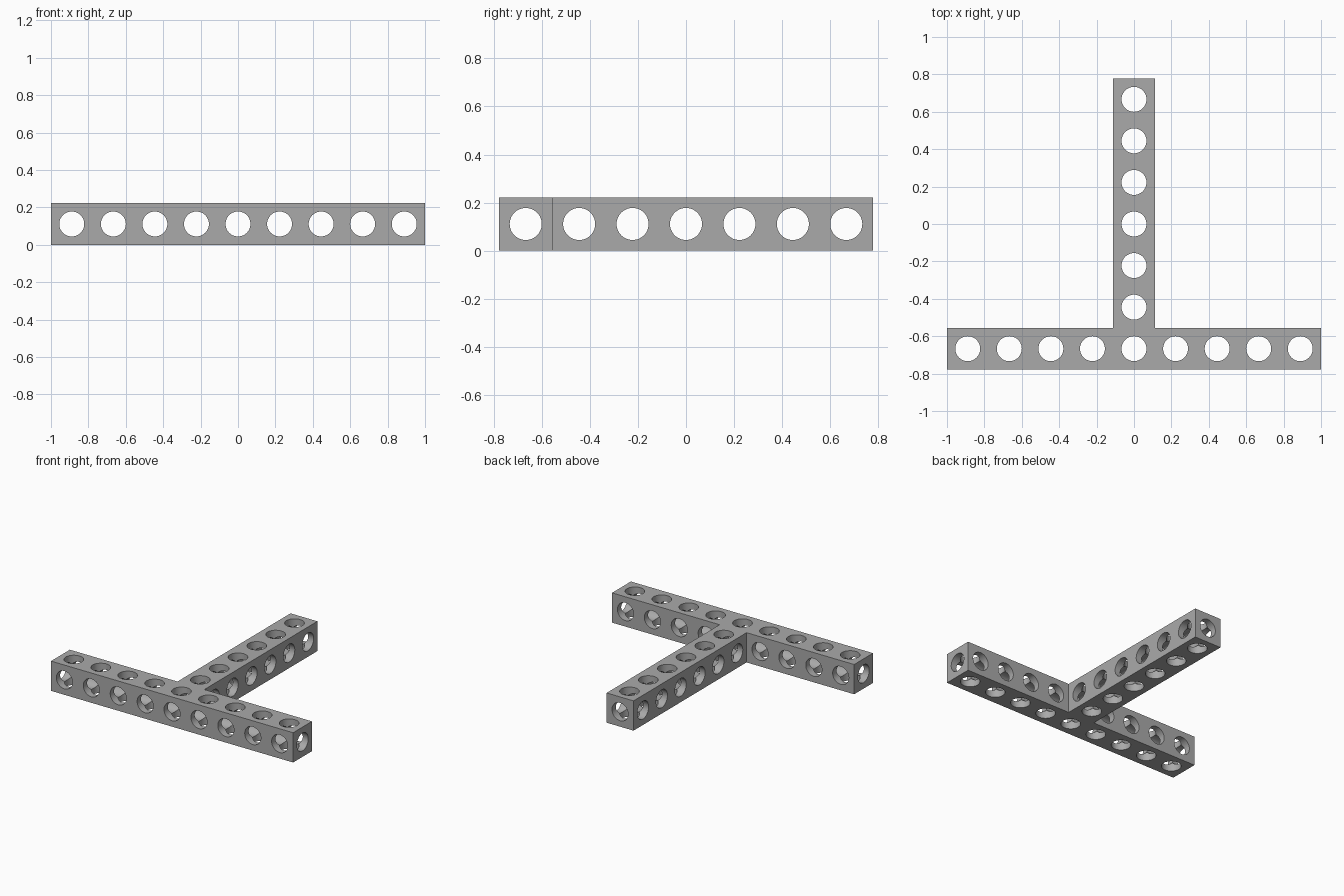
import bpy, bmesh
from mathutils import Matrix, Vector

PITCH = 2 / 9              # hole spacing and beam width
HALF = PITCH / 2
RADIUS = PITCH * 0.3
BAR_Y = -3 * PITCH         # centre line of the cross bar
END_Y = 3.5 * PITCH

cube = bpy.data.objects.get("Cube")
if cube:
    bpy.data.objects.remove(cube)

grey = bpy.data.materials.new("plain grey")
grey.use_nodes = True
colour = (0.4, 0.4, 0.4, 1)
grey.diffuse_color = colour
grey.node_tree.nodes["Principled BSDF"].inputs["Base Color"].default_value = colour


def add_object(name, bm):
    bmesh.ops.recalc_face_normals(bm, faces=bm.faces)
    mesh = bpy.data.meshes.new(name)
    bm.to_mesh(mesh)
    bm.free()
    mesh.materials.append(grey)
    obj = bpy.data.objects.new(name, mesh)
    bpy.context.collection.objects.link(obj)
    return obj


def bore_cutter(name, axis, bores):
    """Parallel cylinders along one axis, each given as (centre, length)."""
    bm = bmesh.new()
    turn = Vector((0, 0, 1)).rotation_difference(Vector(axis)).to_matrix().to_4x4()
    for centre, length in bores:
        bmesh.ops.create_cone(bm, cap_ends=True, segments=48, radius1=RADIUS,
                              radius2=RADIUS, depth=length,
                              matrix=Matrix.Translation(centre) @ turn)
    obj = add_object(name, bm)
    obj.hide_render = True
    return obj


# T-shaped beam: outline extruded upward
right = [(HALF, END_Y), (HALF, BAR_Y + HALF), (1, BAR_Y + HALF), (1, BAR_Y - HALF)]
outline = right + [(-x, y) for x, y in reversed(right)]
bm = bmesh.new()
base = bm.faces.new([bm.verts.new((x, y, 0)) for x, y in outline])
top = bmesh.ops.extrude_face_region(bm, geom=[base])["geom"]
bmesh.ops.translate(bm, vec=(0, 0, PITCH),
                    verts=[v for v in top if isinstance(v, bmesh.types.BMVert)])
beam = add_object("tee_beam", bm)

# Hole positions along the bar and the stem
bar = [(i * PITCH, BAR_Y, HALF) for i in range(-4, 5)]
stem = [(0, i * PITCH, HALF) for i in range(-2, 4)]
short, full = PITCH * 1.4, 2.4

cutters = [
    bore_cutter("vertical_bores", (0, 0, 1), [(c, short) for c in bar + stem]),
    bore_cutter("sideways_bores", (1, 0, 0),
                [(c, short) for c in stem] + [((0, BAR_Y, HALF), full)]),
    bore_cutter("lengthwise_bores", (0, 1, 0),
                [(c, short) for c in bar if abs(c[0]) > HALF] + [((0, 0, HALF), full)]),
]

# Drill each set of bores, then discard its cutter
bpy.ops.object.select_all(action="DESELECT")
bpy.context.view_layer.objects.active = beam
beam.select_set(True)
for cutter in cutters:
    mod = beam.modifiers.new(cutter.name, "BOOLEAN")
    mod.operation = "DIFFERENCE"
    mod.solver = "EXACT"
    mod.object = cutter
    bpy.ops.object.modifier_apply(modifier=mod.name)
    bpy.data.objects.remove(cutter)

bpy.ops.object.shade_smooth_by_angle(angle=0.5)
